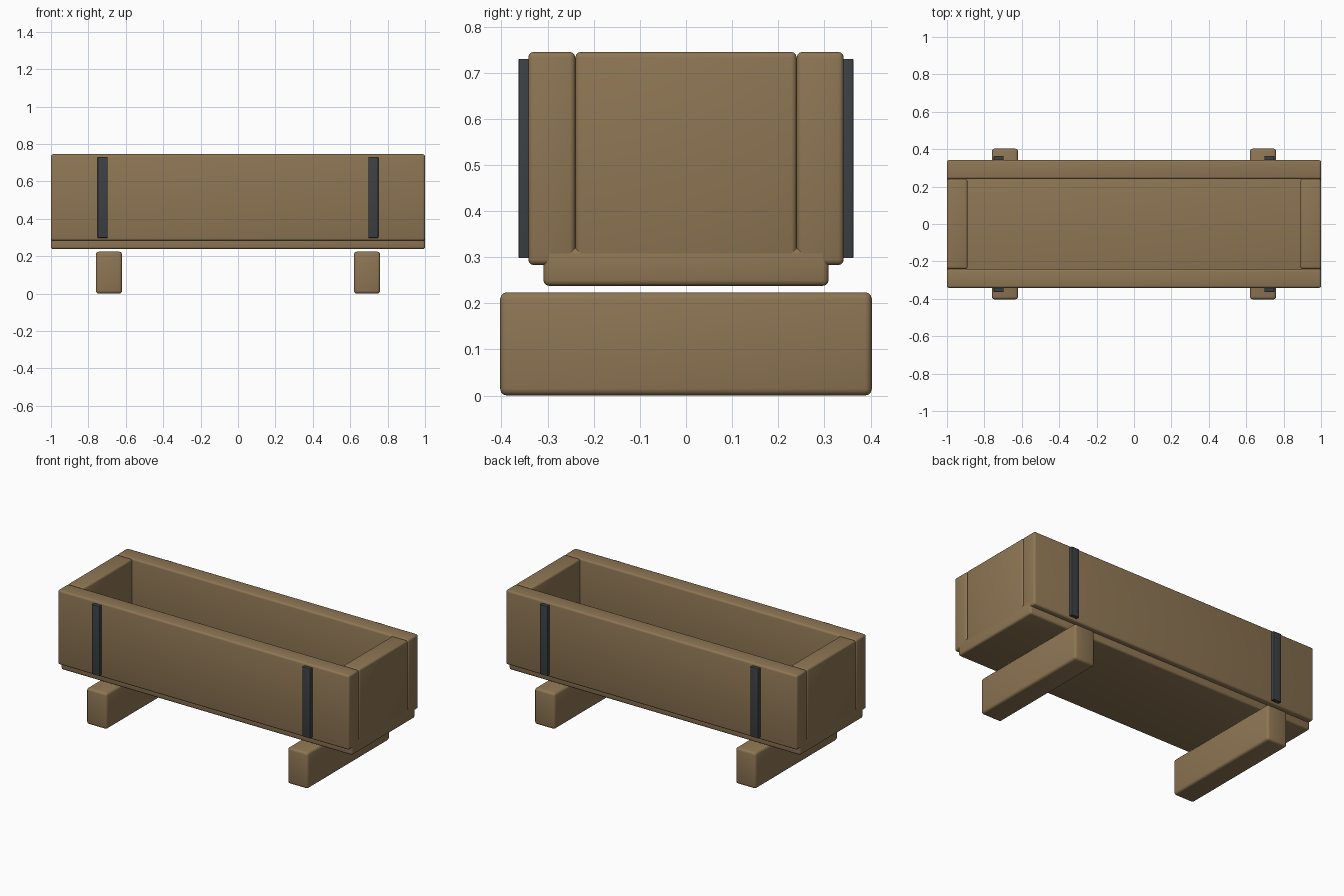
import bpy

if "Cube" in bpy.data.objects:
    bpy.data.objects.remove(bpy.data.objects["Cube"])


def material(name, rgb):
    m = bpy.data.materials.new(name)
    m.diffuse_color = (*rgb, 1)
    m.use_nodes = True
    m.node_tree.nodes["Principled BSDF"].inputs["Base Color"].default_value = m.diffuse_color
    return m


wood = material("brown wood", (0.27, 0.18, 0.088))
iron = material("dark iron", (0.045, 0.052, 0.056))


def board(name, x, y, z, mat, bevel):
    """Box spanning the (min, max) ranges, with rounded edges."""
    lo, hi = zip(x, y, z)
    bpy.ops.mesh.primitive_cube_add(
        size=1, location=[(a + b) / 2 for a, b in zip(lo, hi)])
    ob = bpy.context.object
    ob.name = name
    ob.scale = [b - a for a, b in zip(lo, hi)]
    bpy.ops.object.transform_apply(location=False, rotation=False, scale=True)
    ob.data.materials.append(mat)
    mod = ob.modifiers.new("rounded edges", 'BEVEL')
    mod.width = bevel
    mod.segments = 3
    bpy.ops.object.modifier_apply(modifier=mod.name)
    bpy.ops.object.shade_smooth_by_angle()


def side(s, a, b):
    """Range a..b mirrored to the side s."""
    return tuple(sorted((s * a, s * b)))


# Floor board
board("floor", (-1, 1), (-0.309, 0.309), (0.238, 0.32), wood, 0.012)

for s, end in ((-1, "left"), (1, "right")):
    # End walls and feet
    board(end + "_wall", side(s, 0.89, 1), (-0.24, 0.24), (0.283, 0.745), wood, 0.012)
    board(end + "_foot", side(s, 0.62, 0.76), (-0.403, 0.403), (0, 0.224), wood, 0.015)

for t, face in ((-1, "front"), (1, "back")):
    # Long walls
    board(face + "_wall", (-1, 1), side(t, 0.24, 0.342), (0.283, 0.745), wood, 0.012)
    # Iron straps
    for s, end in ((-1, "left"), (1, "right")):
        board(f"{face}_{end}_strap", side(s, 0.697, 0.75), side(t, 0.335, 0.363),
              (0.298, 0.73), iron, 0.002)
